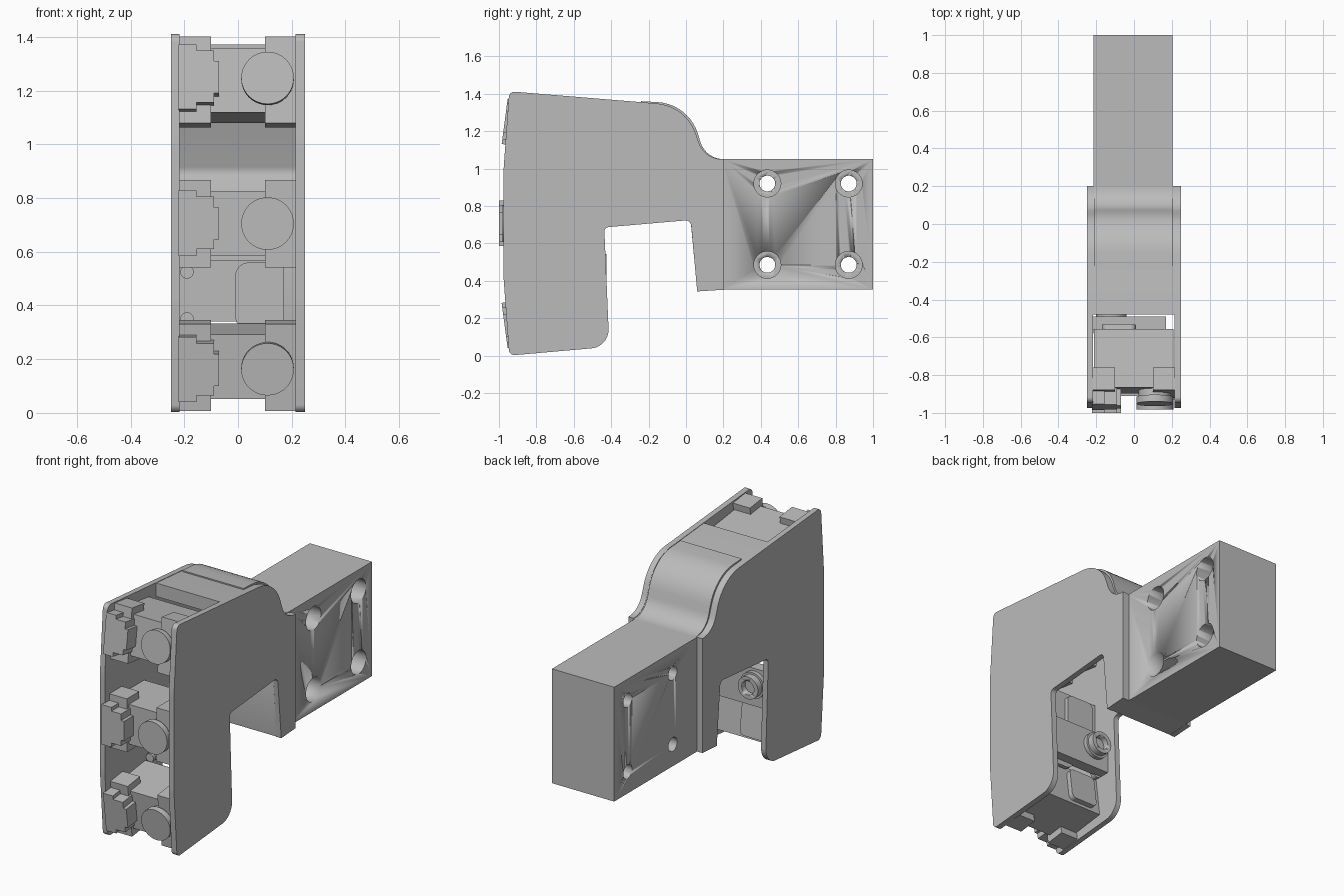
import bpy, bmesh, math
from mathutils import Vector, Matrix

cube = bpy.data.objects.get("Cube")
if cube:
    bpy.data.objects.remove(cube, do_unlink=True)

grey = bpy.data.materials.new("plain_grey")
grey.use_nodes = True
GREY = (0.5, 0.5, 0.5, 1)
grey.diffuse_color = GREY
grey.node_tree.nodes["Principled BSDF"].inputs["Base Color"].default_value = GREY


def finish(name, bm, mat=None):
    if mat:
        bm.transform(mat)
    bmesh.ops.recalc_face_normals(bm, faces=bm.faces)
    mesh = bpy.data.meshes.new(name)
    bm.to_mesh(mesh)
    bm.free()
    mesh.materials.append(grey)
    ob = bpy.data.objects.new(name, mesh)
    bpy.context.collection.objects.link(ob)
    bpy.ops.object.select_all(action="DESELECT")
    bpy.context.view_layer.objects.active = ob
    ob.select_set(True)
    bpy.ops.object.shade_smooth_by_angle(angle=math.radians(30))
    return ob


def rounded(corners, steps=10):
    """Turn (u, v, radius) corners into an outline with arcs."""
    out = []
    for i, (u, v, r) in enumerate(corners):
        p = Vector((u, v))
        if not r:
            out.append(p)
            continue
        a = (Vector(corners[i - 1][:2]) - p).normalized()
        b = (Vector(corners[(i + 1) % len(corners)][:2]) - p).normalized()
        half = a.angle(b) / 2
        centre = p + (a + b).normalized() * (r / math.sin(half))
        start = p + a * (r / math.tan(half)) - centre
        end = p + b * (r / math.tan(half)) - centre
        sweep = start.angle_signed(end)
        for k in range(steps + 1):
            out.append(centre + Matrix.Rotation(-sweep * k / steps, 2) @ start)
    return out


def extrude(name, outline, lo, hi, axis="x", mat=None):
    """Extrude a (y, z) outline along x, or an (x, z) outline along y."""
    bm = bmesh.new()
    place = (lambda p, d: (d, p[0], p[1])) if axis == "x" else (lambda p, d: (p[0], d, p[1]))
    face = bm.faces.new([bm.verts.new(place(p, lo)) for p in outline])
    ext = bmesh.ops.extrude_face_region(bm, geom=[face])["geom"]
    shift = Vector(place((0, 0), hi - lo))
    bmesh.ops.translate(bm, vec=shift, verts=[g for g in ext if isinstance(g, bmesh.types.BMVert)])
    return finish(name, bm, mat)


def box(name, x, y, z, mat=None):
    return extrude(name, [(x[0], z[0]), (x[1], z[0]), (x[1], z[1]), (x[0], z[1])], y[0], y[1], "y", mat)


def circle(u, v, r, n=40):
    return [(u + r * math.cos(math.tau * k / n), v + r * math.sin(math.tau * k / n)) for k in range(n)]


def cut(target, cutters):
    for c in cutters:
        c.hide_render = True
        mod = target.modifiers.new("cut", "BOOLEAN")
        mod.object, mod.solver = c, "EXACT"
    bpy.context.view_layer.objects.active = target
    for mod in list(target.modifiers):
        if mod.type == "BOOLEAN":
            bpy.ops.object.modifier_apply(modifier=mod.name)
    for c in cutters:
        bpy.data.objects.remove(c, do_unlink=True)


# Side plates
plate = rounded([
    (-0.945, 0, 0.03), (-0.41, 0.047, 0.1), (-0.437, 0.685, 0.025), (0.025, 0.725, 0.03),
    (0.06, 0.343, 0), (0.2, 0.352, 0), (0.2, 1.05, 0), (0.1, 1.05, 0.13), (0, 1.335, 0.24),
    (-0.945, 1.413, 0.03), (-0.975, 1, 0.6), (-0.975, 0.41, 0.6)])
extrude("right_side_plate", plate, -0.25, -0.217)
extrude("left_side_plate", plate, 0.215, 0.25)

# Hollow core: roof and back wall in one piece
extrude("roof_and_back_wall", rounded([
    (-0.48, 1.29, 0), (-0.48, 1.372, 0), (0, 1.333, 0.24), (0.1, 1.047, 0.13), (0.2, 1.047, 0),
    (0.2, 0.352, 0), (0.06, 0.345, 0), (0.025, 0.72, 0), (0.08, 0.9, 0.05), (-0.04, 1.25, 0.2)]),
    -0.22, 0.22)

# Curved cover strip over the roof
extrude("curved_cover", rounded([
    (-0.24, 1.33, 0), (-0.24, 1.36, 0), (0.015, 1.346, 0.24), (0.105, 1.05, 0.13), (0.14, 1.05, 0),
    (0.14, 1.03, 0), (0.07, 1.03, 0), (-0.04, 1.3, 0.2)]), -0.208, 0.205)

# Rear mounting block with four counterbored holes
block = box("rear_block", (-0.215, 0.205), (0.19, 1), (0.352, 1.05))
holes = []
for y in (0.435, 0.87):
    for z in (0.485, 0.92):
        holes.append(extrude("hole_cutter", circle(y, z, 0.042), -0.4, 0.4))
        holes.append(extrude("counterbore_cutter", circle(y, z, 0.072), 0.08, 0.4))
cut(block, holes)

# Three modules fanned along the front
for label, zc, tilt, dy in (("lower", 0.165, 7.5, 0.03), ("middle", 0.705, 0, 0), ("upper", 1.245, -7.5, 0.03)):
    m = Matrix.Translation((0, dy - 0.96, zc)) @ Matrix.Rotation(math.radians(tilt), 4, "X")
    box(label + "_module_body", (-0.213, 0.21), (0.05, 0.36), (-0.12, 0.122), m)
    for side, x in (("right", (-0.217, -0.1)), ("left", (0.1, 0.217))):
        box(f"{label}_{side}_flange", x, (0.03, 0.15), (-0.163, 0.163), m)
    extrude(label + "_rear_bulge", rounded([
        (-0.17, -0.1, 0.03), (0.01, -0.1, 0.03), (0.01, 0.1, 0.03), (-0.17, 0.1, 0.03)]),
        0.35, 0.39, "y", m)
    # Stepped cover plate: one symmetric stair outline
    extrude(label + "_stepped_plate", [
        (-0.222, -0.12), (-0.155, -0.12), (-0.155, -0.095), (-0.09, -0.095), (-0.09, -0.06),
        (-0.07, -0.06), (-0.07, 0.06), (-0.09, 0.06), (-0.09, 0.1), (-0.155, 0.1),
        (-0.155, 0.123), (-0.222, 0.123)], -0.04, 0.06, "y", m)
    # Round lens with a narrower neck
    extrude(label + "_lens", circle(0.11, 0, 0.098), -0.022, 0.014, "y", m)
    extrude(label + "_lens_neck", circle(0.11, 0, 0.085), 0.01, 0.06, "y", m)

# Connector block between the lower modules, with a ring socket behind
box("connector_block", (-0.217, 0.17), (-0.56, -0.49), (0.34, 0.57))
extrude("connector_panel", rounded([
    (-0.01, 0.31, 0.05), (0.17, 0.31, 0.001), (0.17, 0.56, 0.001), (-0.01, 0.56, 0.05)]),
    -0.575, -0.55, "y")
for z in (0.35, 0.525):
    extrude("connector_pin", circle(-0.19, z, 0.025, 20), -0.58, -0.55, "y")
socket = extrude("ring_socket", circle(-0.12, 0.475, 0.068), -0.5, -0.425, "y")
cut(socket, [extrude("socket_cutter", circle(-0.12, 0.475, 0.042), -0.46, -0.4, "y")])
extrude("socket_collar", circle(-0.12, 0.475, 0.08), -0.5, -0.465, "y")
